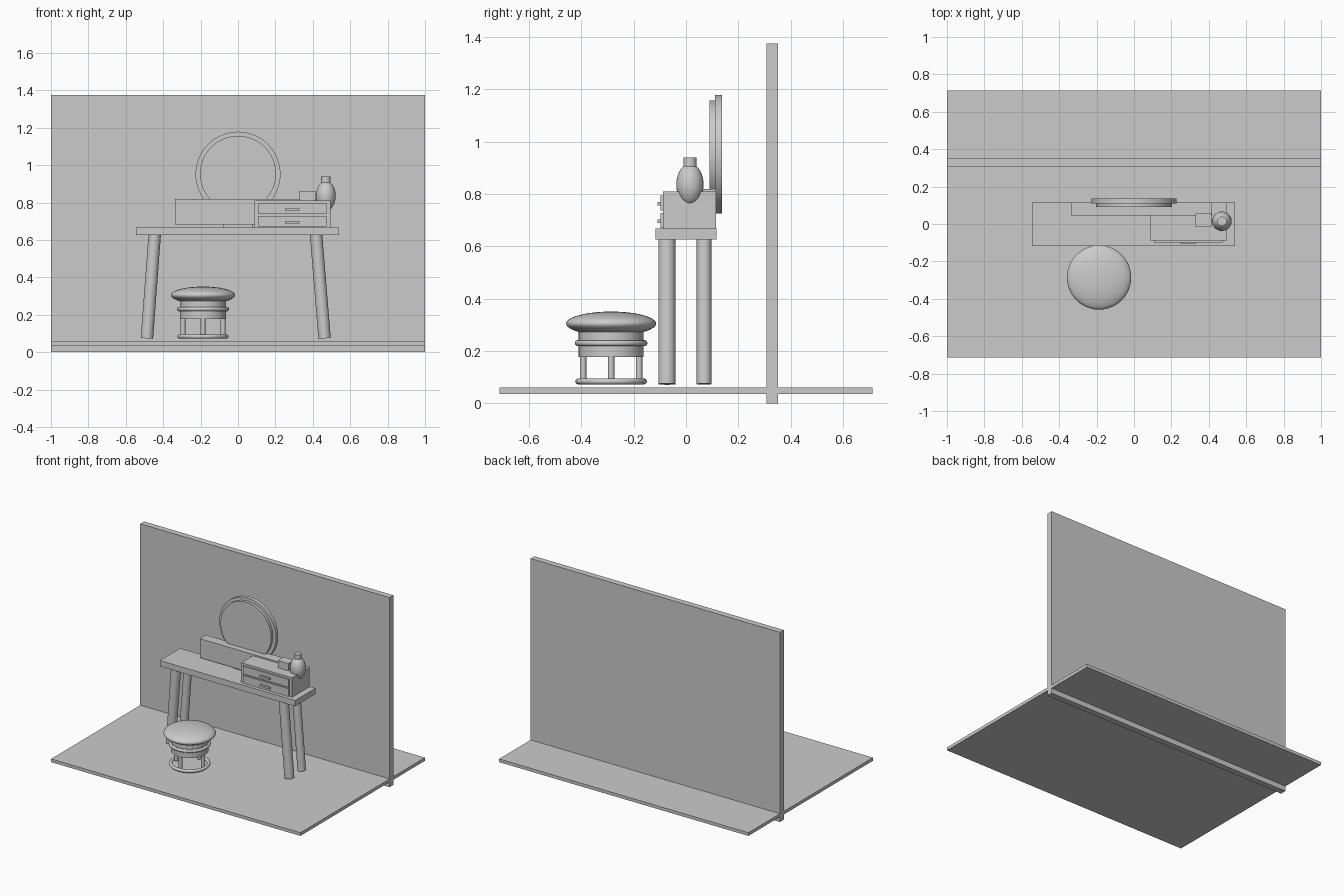
import bpy, math
from mathutils import Vector

if "Cube" in bpy.data.objects:
    bpy.data.objects.remove(bpy.data.objects["Cube"])


def box(name, x, y, z):
    """Box from (min, max) ranges."""
    bpy.ops.mesh.primitive_cube_add(size=1, location=[sum(r) / 2 for r in (x, y, z)])
    o = bpy.context.object
    o.name = name
    o.scale = [r[1] - r[0] for r in (x, y, z)]
    bpy.ops.object.transform_apply(location=False, rotation=False)
    return o


def rod(name, a, b, r, n=48):
    """Cylinder between two points."""
    a, b = Vector(a), Vector(b)
    d = b - a
    bpy.ops.mesh.primitive_cylinder_add(vertices=n, radius=r, depth=d.length, location=(a + b) / 2,
                                        rotation=d.to_track_quat('Z', 'Y').to_euler())
    o = bpy.context.object
    o.name = name
    bpy.ops.object.shade_smooth_by_angle()
    return o


def ellipsoid(name, loc, rx, rz):
    bpy.ops.mesh.primitive_uv_sphere_add(segments=48, ring_count=24, radius=1, location=loc)
    o = bpy.context.object
    o.name = name
    o.scale = (rx, rx, rz)
    bpy.ops.object.transform_apply(location=False, rotation=False)
    bpy.ops.object.shade_smooth()
    return o


def ring(name, loc, major, minor):
    bpy.ops.mesh.primitive_torus_add(major_segments=48, minor_segments=12, location=loc,
                                     major_radius=major, minor_radius=minor)
    bpy.context.object.name = name
    bpy.ops.object.shade_smooth()


# Room
box("floor", (-1, 1), (-.713, .713), (.037, .06))
box("wall", (-1, 1), (.308, .352), (0, 1.375))

# Table with splayed legs
box("table_top", (-.545, .54), (-.117, .116), (.626, .668))
for side, xb, xt in (("left", -.487, -.445), ("right", .463, .417)):
    rod("front_leg_" + side, (xb, -.073, .074), (xt, -.073, .632), .033)
    rod("back_leg_" + side, (xb, .069, .074), (xt, .069, .632), .028)

# Mirror and its base
rod("mirror_frame", (0, .11, .952), (0, .137, .952), .227, 64)
rod("mirror_glass", (0, .09, .954), (0, .112, .954), .203, 64)
bpy.ops.object.shade_smooth()
box("back_box", (-.337, .417), (.045, .115), (.682, .82))
box("mirror_base", (-.08, .08), (.06, .115), (.667, .684))

# Drawer unit
box("drawer_case", (.087, .495), (-.088, .115), (.667, .81))
for i, (z0, z1) in enumerate(((.671, .728), (.738, .795))):
    box(f"drawer_front_{i}", (.107, .474), (-.098, -.086), (z0, z1))
    zm = (z0 + z1) / 2 - .004
    box(f"drawer_handle_{i}", (.25, .33), (-.108, -.096), (zm - .007, zm + .007))

# Items on the drawer unit
box("small_box", (.33, .415), (-.015, .055), (.808, .863))
ellipsoid("vase_body", (.47, .015, .836), .052, .08)
rod("vase_neck", (.47, .015, .89), (.47, .015, .94), .025, 32)

# Stool
sx, sy = -.187, -.286
ellipsoid("stool_seat", (sx, sy, .305), .172, .046)
rod("stool_drum", (sx, sy, .178), (sx, sy, .29), .124)
rod("stool_band", (sx, sy, .219), (sx, sy, .242), .131)
ring("stool_band_edge", (sx, sy, .2305), .127, .0118)
ring("stool_foot_ring", (sx, sy, .084), .125, .0115)
for i in range(4):
    a = i * math.pi / 2
    x, y = sx + .107 * math.cos(a), sy + .107 * math.sin(a)
    rod(f"stool_post_{i}", (x, y, .076), (x, y, .19), .0125, 24)
